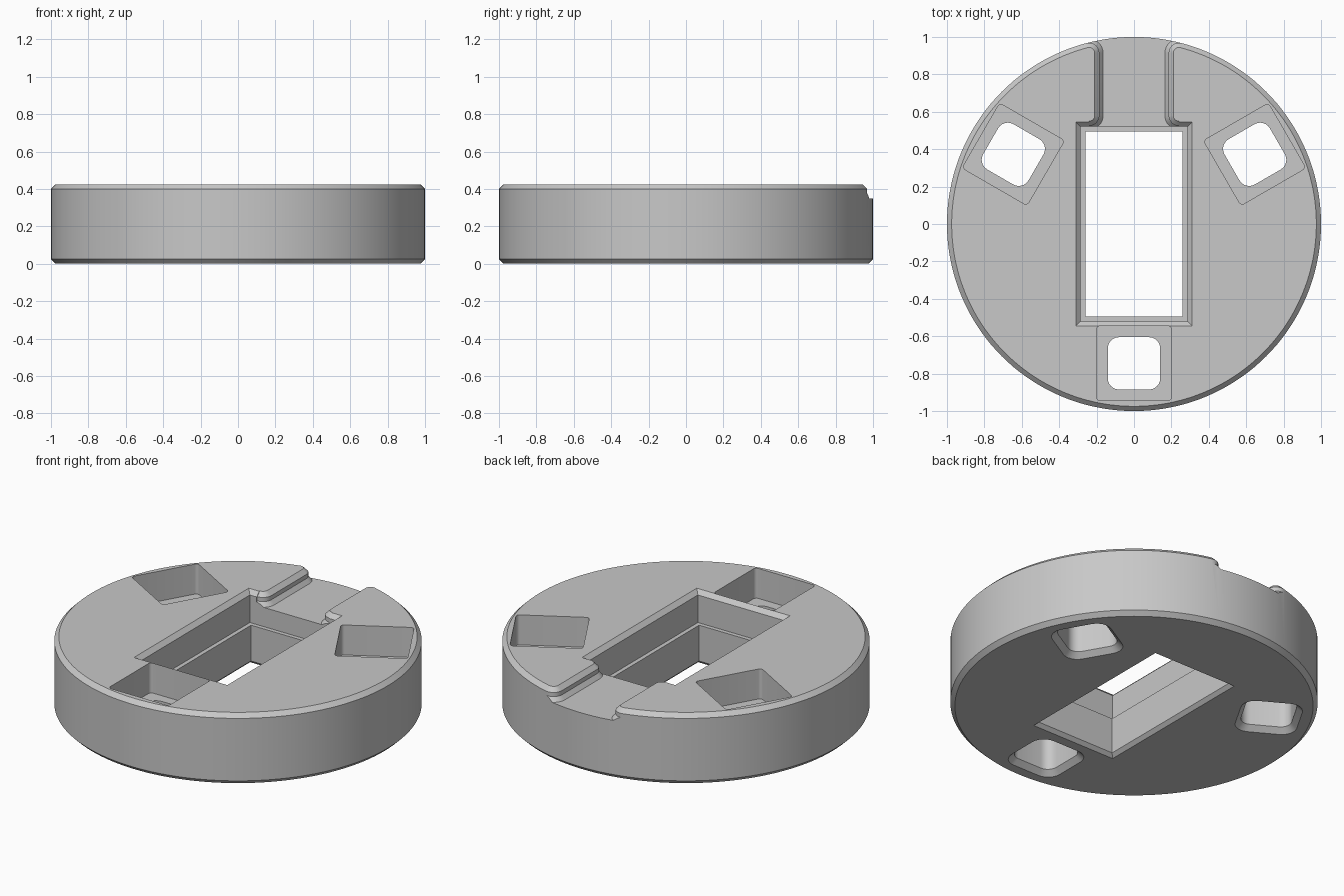
import bpy, bmesh
from math import sin, cos, pi, radians, sqrt, atan2

old = bpy.data.objects.get("Cube")
if old:
    bpy.data.objects.remove(old, do_unlink=True)

HEIGHT, BEVEL = 0.425, 0.025

grey = bpy.data.materials.new("plain grey")
grey.use_nodes = True
grey.diffuse_color = (0.58, 0.58, 0.58, 1)
grey.node_tree.nodes["Principled BSDF"].inputs["Base Color"].default_value = grey.diffuse_color


def loft(name, rings):
    """Solid through a stack of (z, outline) rings with equal point counts."""
    bm = bmesh.new()
    loops = [[bm.verts.new((x, y, z)) for x, y in outline] for z, outline in rings]
    for low, high in zip(loops, loops[1:]):
        for i in range(len(low)):
            j = (i + 1) % len(low)
            bm.faces.new((low[i], low[j], high[j], high[i]))
    bm.faces.new(loops[0][::-1])
    bm.faces.new(loops[-1])
    bmesh.ops.recalc_face_normals(bm, faces=bm.faces)
    mesh = bpy.data.meshes.new(name)
    bm.to_mesh(mesh)
    bm.free()
    mesh.materials.append(grey)
    obj = bpy.data.objects.new(name, mesh)
    bpy.context.collection.objects.link(obj)
    return obj


def arc(cx, cy, r, start, end, steps):
    return [(cx + r * cos(start + (end - start) * i / steps),
             cy + r * sin(start + (end - start) * i / steps)) for i in range(steps + 1)]


def circle(r):
    return arc(0, 0, r, 0, 2 * pi, 144)[:-1]


def rectangle(hx, hy):
    return [(-hx, -hy), (hx, -hy), (hx, hy), (-hx, hy)]


def rounded_square(h, r):
    pts = []
    for k, (sx, sy) in enumerate([(1, 1), (-1, 1), (-1, -1), (1, -1)]):
        pts += arc(sx * (h - r), sy * (h - r), r, k * pi / 2, (k + 1) * pi / 2, 6)
    return pts


def channel_outline(grow):
    """Channel with flared, rounded ends; grow widens it evenly."""
    big = 0.055
    r = big - grow
    cx = 0.185 + big
    inner_y = 0.525 + big
    outer_y = sqrt((1 - big) ** 2 - cx ** 2)
    out = atan2(outer_y, cx)
    side = [(cx, 0.45)]
    side += arc(cx, inner_y, r, 1.5 * pi, pi, 8)
    side += arc(cx, outer_y, r, pi, out, 8)
    side.append((1.15 * cos(out), 1.15 * sin(out)))
    return side + [(-x, y) for x, y in reversed(side)]


# Chamfered disc
body = loft("disc_body", [(0, circle(1 - BEVEL)), (BEVEL, circle(1)),
                          (HEIGHT - BEVEL, circle(1)), (HEIGHT, circle(1 - BEVEL))])

# Stepped rectangular opening
hx, hy, step = 0.26, 0.495, 0.235
cutters = [loft("opening_cutter", [
    (-0.025, rectangle(hx + 0.045, hy + 0.045)),
    (0.02, rectangle(hx, hy)),
    (step, rectangle(hx, hy)),
    (step, rectangle(hx + BEVEL, hy + BEVEL)),
    (HEIGHT - BEVEL, rectangle(hx + BEVEL, hy + BEVEL)),
    (HEIGHT + BEVEL, rectangle(hx + 3 * BEVEL, hy + 3 * BEVEL))])]

# Channel from the opening to the back rim
cutters.append(loft("channel_cutter", [
    (0.35, channel_outline(-0.02)), (0.375, channel_outline(0)),
    (HEIGHT - BEVEL, channel_outline(0)), (HEIGHT + 0.02, channel_outline(0.045))]))

# Three square pockets with rounded through holes
for angle in (-90, 30, 150):
    a = radians(angle)
    pocket = loft("pocket_cutter", [
        (-0.025, rounded_square(0.195, 0.1)), (0.03, rounded_square(0.14, 0.06)),
        (0.245, rounded_square(0.14, 0.06)), (0.245, rounded_square(0.2, 0.02)),
        (HEIGHT + 0.05, rounded_square(0.2, 0.02))])
    pocket.location = (0.745 * cos(a), 0.745 * sin(a), 0)
    pocket.rotation_euler.z = a
    cutters.append(pocket)

# Cut everything out of the disc
bpy.context.view_layer.objects.active = body
for cutter in cutters:
    cutter.hide_render = True
    mod = body.modifiers.new("cut", "BOOLEAN")
    mod.operation = "DIFFERENCE"
    mod.solver = "EXACT"
    mod.object = cutter
    bpy.ops.object.modifier_apply(modifier=mod.name)
for cutter in cutters:
    bpy.data.objects.remove(cutter, do_unlink=True)

bpy.ops.object.select_all(action="DESELECT")
body.select_set(True)
bpy.ops.object.shade_smooth_by_angle(angle=radians(25))
